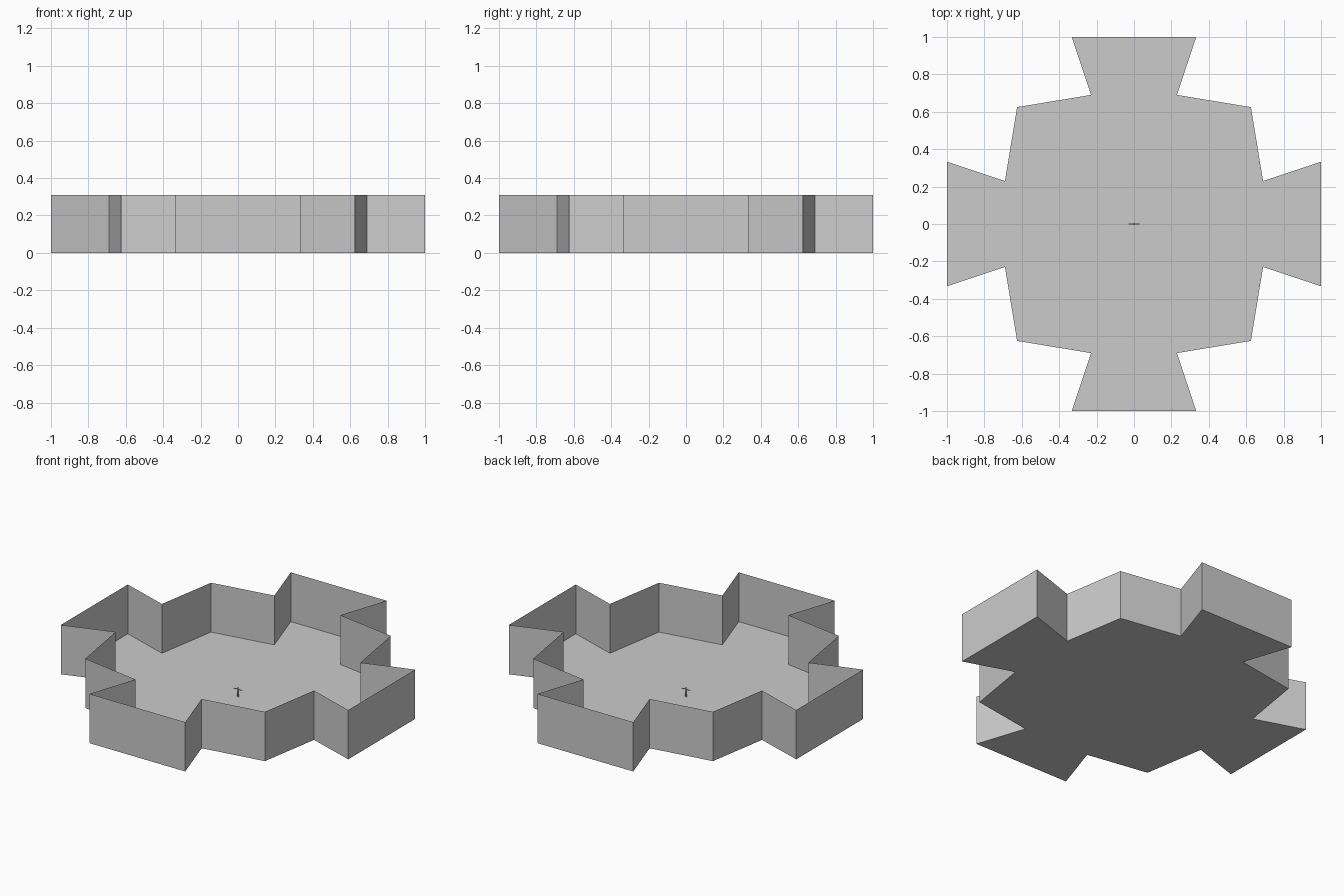
import bpy, bmesh
from mathutils import Matrix, Vector
from math import radians

cube = bpy.data.objects.get("Cube")
if cube:
    bpy.data.objects.remove(cube, do_unlink=True)

WALL_HEIGHT = 0.31

grey = bpy.data.materials.new("plain grey")
grey.use_nodes = True
colour = (0.6, 0.6, 0.6, 1)
grey.diffuse_color = colour
grey.node_tree.nodes["Principled BSDF"].inputs["Base Color"].default_value = colour


def finish(name, bm):
    mesh = bpy.data.meshes.new(name)
    bm.to_mesh(mesh)
    bm.free()
    mesh.materials.append(grey)
    obj = bpy.data.objects.new(name, mesh)
    bpy.context.collection.objects.link(obj)
    return obj


# Outline of one quarter, repeated by rotation
quarter = [(1, -0.333), (1, 0.333), (0.69, 0.23), (0.625, 0.625), (0.23, 0.69)]
outline = []
for i in range(4):
    turn = Matrix.Rotation(radians(90 * i), 3, 'Z')
    outline += [turn @ Vector((x, y, 0)) for x, y in quarter]

# Floor of the room
bm = bmesh.new()
bm.faces.new([bm.verts.new(p) for p in outline])
finish("floor", bm)

# Thin upright walls around the floor
bm = bmesh.new()
low = [bm.verts.new(p) for p in outline]
high = [bm.verts.new(p + Vector((0, 0, WALL_HEIGHT))) for p in outline]
for i in range(len(low)):
    j = (i + 1) % len(low)
    bm.faces.new((low[i], low[j], high[j], high[i]))
finish("walls", bm)


# Tiny standing figure with outstretched arms
def block(name, centre, size):
    bm = bmesh.new()
    bmesh.ops.create_cube(bm, size=1)
    bmesh.ops.scale(bm, vec=size, verts=bm.verts)
    bmesh.ops.translate(bm, vec=centre, verts=bm.verts)
    return finish(name, bm)


block("figure_torso", (0, 0, 0.037), (0.011, 0.007, 0.022))
for side, s in (("left", 1), ("right", -1)):
    block(side + "_leg", (s * 0.003, 0, 0.013), (0.004, 0.006, 0.026))
    block(side + "_arm", (s * 0.017, 0, 0.046), (0.023, 0.004, 0.004))

bm = bmesh.new()
bmesh.ops.create_icosphere(bm, subdivisions=2, radius=0.005)
bmesh.ops.translate(bm, vec=(0, 0, 0.053), verts=bm.verts)
finish("figure_head", bm)
